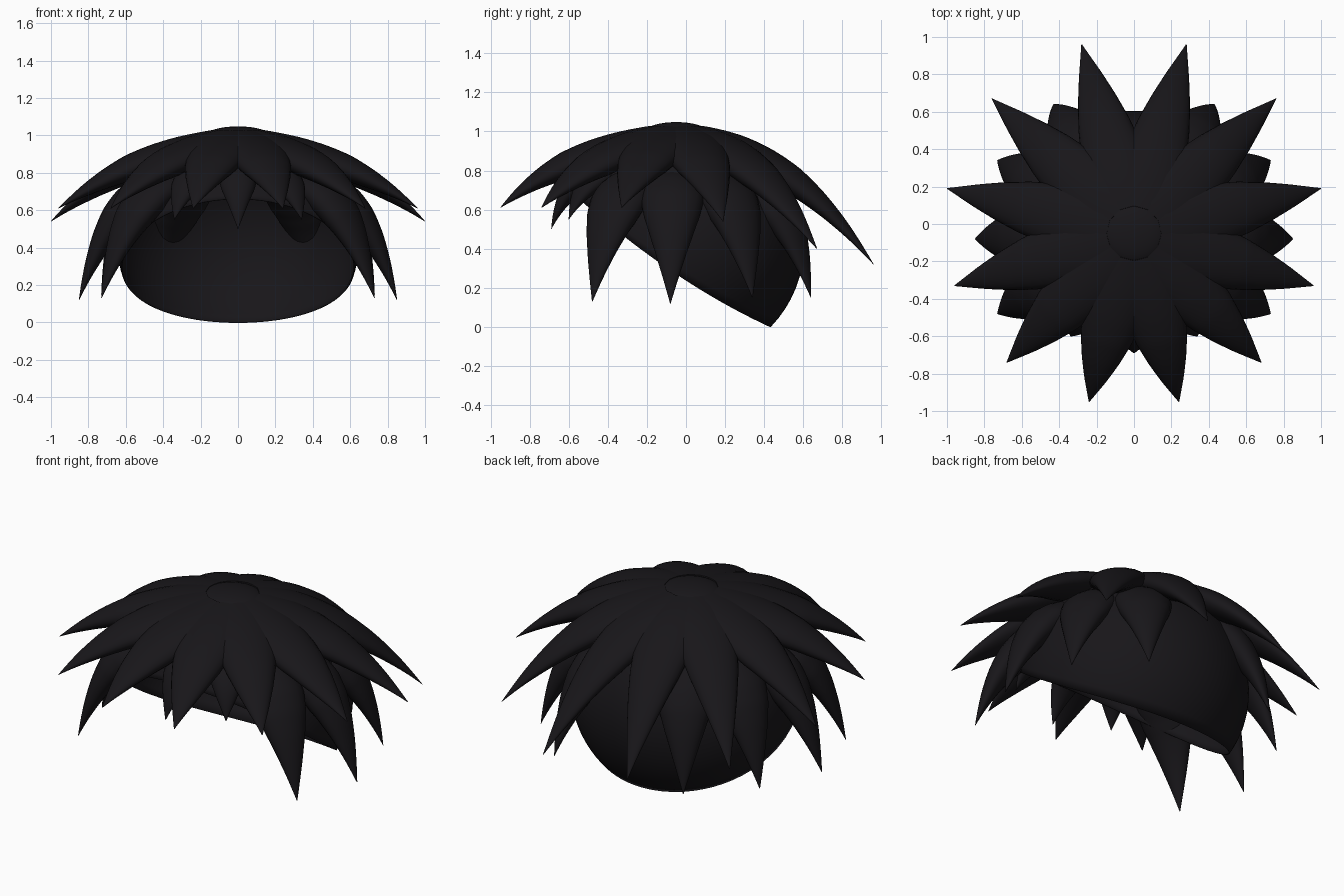
import bpy, bmesh, math
from mathutils import Vector

if "Cube" in bpy.data.objects:
    bpy.data.objects.remove(bpy.data.objects["Cube"])

dark = bpy.data.materials.new("dark_hair")
dark.diffuse_color = (0.009, 0.008, 0.010, 1)
dark.use_nodes = True
dark.node_tree.nodes["Principled BSDF"].inputs["Base Color"].default_value = dark.diffuse_color
CROWN = Vector((0, -0.05, 0))
# Lock half-width along its length: upper locks merge at the crown, lower ones taper at both ends
UPPER = [(0, 1.2), (.2, 1.13), (.35, 1.02), (.5, .87), (.65, .65), (.8, .39), (.92, .16), (1, .012)]
LOWER = [(0, .78), (.1, .9), (.2, .97), (.35, 1), (.5, .88), (.65, .66), (.8, .4), (.92, .17), (1, .012)]


def finish(bm, name):
    bmesh.ops.recalc_face_normals(bm, faces=bm.faces)
    me = bpy.data.meshes.new(name)
    bm.to_mesh(me)
    bm.free()
    me.materials.append(dark)
    for p in me.polygons:
        p.use_smooth = len(p.vertices) < 5
    ob = bpy.data.objects.new(name, me)
    bpy.context.collection.objects.link(ob)
    return ob


def bridge(bm, rings):
    for a, b in zip(rings, rings[1:]):
        for k in range(len(a)):
            j = (k + 1) % len(a)
            bm.faces.new((a[k], a[j], b[j], b[k]))


def sample(table, t):
    for (a, wa), (b, wb) in zip(table, table[1:]):
        if t <= b:
            return wa + (wb - wa) * (t - a) / (b - a)
    return table[-1][1]


def spike(name, tip, root, bend, half_width, profile, flat0, flat1):
    """Curved tapering lock; root and bend are (radius, height) from the crown."""
    tip = Vector(tip)
    out = Vector((tip.x, tip.y, 0)) - CROWN
    out.normalize()
    side = Vector((-out.y, out.x, 0))
    p0, p1 = (CROWN + out * r + Vector((0, 0, z)) for r, z in (root, bend))
    bm = bmesh.new()
    rings, n, sides = [], 28, 20
    for i in range(n + 1):
        t = i / n
        c = p0 * (1 - t) ** 2 + p1 * 2 * t * (1 - t) + tip * t * t
        d = ((p1 - p0) * (1 - t) + (tip - p1) * t).normalized()
        up = side.cross(d)
        w = half_width * sample(profile, t)
        h = w * (flat0 + (flat1 - flat0) * min(1, t / .5))
        rings.append([bm.verts.new(c + side * w * math.cos(a) + up * h * math.sin(a))
                      for a in (2 * math.pi * k / sides for k in range(sides))])
    bridge(bm, rings)
    bm.faces.new(rings[0])
    bm.faces.new(rings[-1])
    return finish(bm, name)


# Hollow scalp cap whose hem sweeps from high at the front to low at the nape
def cap_point(az, th):
    return Vector((.645 * math.sin(th) * math.cos(az), .605 * math.sin(th) * math.sin(az),
                   .42 + .605 * math.cos(th)))


def hem_angle(az):
    lo, hi = .2, math.pi - .2
    for _ in range(30):
        mid = (lo + hi) / 2
        p = cap_point(az, mid)
        if p.z > .236 - .645 * p.y + .215 * p.y ** 2:
            lo = mid
        else:
            hi = mid
    return lo


bm = bmesh.new()
azimuths = [2 * math.pi * k / 64 for k in range(64)]
hems = [hem_angle(a) for a in azimuths]
rings = [[bm.verts.new(cap_point(a, h * i / 24)) for a, h in zip(azimuths, hems)] for i in range(1, 25)]
bridge(bm, rings)
bm.faces.new(rings[0])
cap = finish(bm, "scalp_cap")
shell = cap.modifiers.new("shell", 'SOLIDIFY')
shell.thickness = 0.006
shell.offset = -1

# Small flattened crown button
bm = bmesh.new()
bmesh.ops.create_uvsphere(bm, u_segments=32, v_segments=16, radius=1)
for v in bm.verts:
    v.co = Vector((v.co.x * .17, v.co.y * .16 - .05, v.co.z * .05 + .998))
finish(bm, "crown")

# Upper tier: twelve long locks, mirrored left and right
upper = [(.28, .96, .32), (.76, .67, .40), (1.0, .19, .54),
         (.96, -.33, .61), (.68, -.74, .61), (.24, -.95, .61)]
for i, (x, y, z) in enumerate(upper):
    for s, label in ((1, "right"), (-1, "left")):
        spike(f"upper_lock_{label}_{i}", (s * x, y, z), (.13, .96), (.63, .87), .16, UPPER, .36, .5)

# Lower tier: long hanging locks on the back and sides
lower = [(.43, .64, .15), (.73, .34, .15), (.85, -.08, .12), (.73, -.48, .13)]
for i, (x, y, z) in enumerate(lower):
    for s, label in ((1, "right"), (-1, "left")):
        spike(f"lower_lock_{label}_{i}", (s * x, y, z), (.40, .74), (.68, .68), .16, LOWER, .55, .6)

# Short fringe at the front
for label, x, y, z in (("middle", 0, -.69, .50), ("right", .34, -.6, .55), ("left", -.34, -.6, .55)):
    spike(f"fringe_{label}", (x, y, z), (.36, .80), (.56, .77), .10, LOWER, .7, .6)
